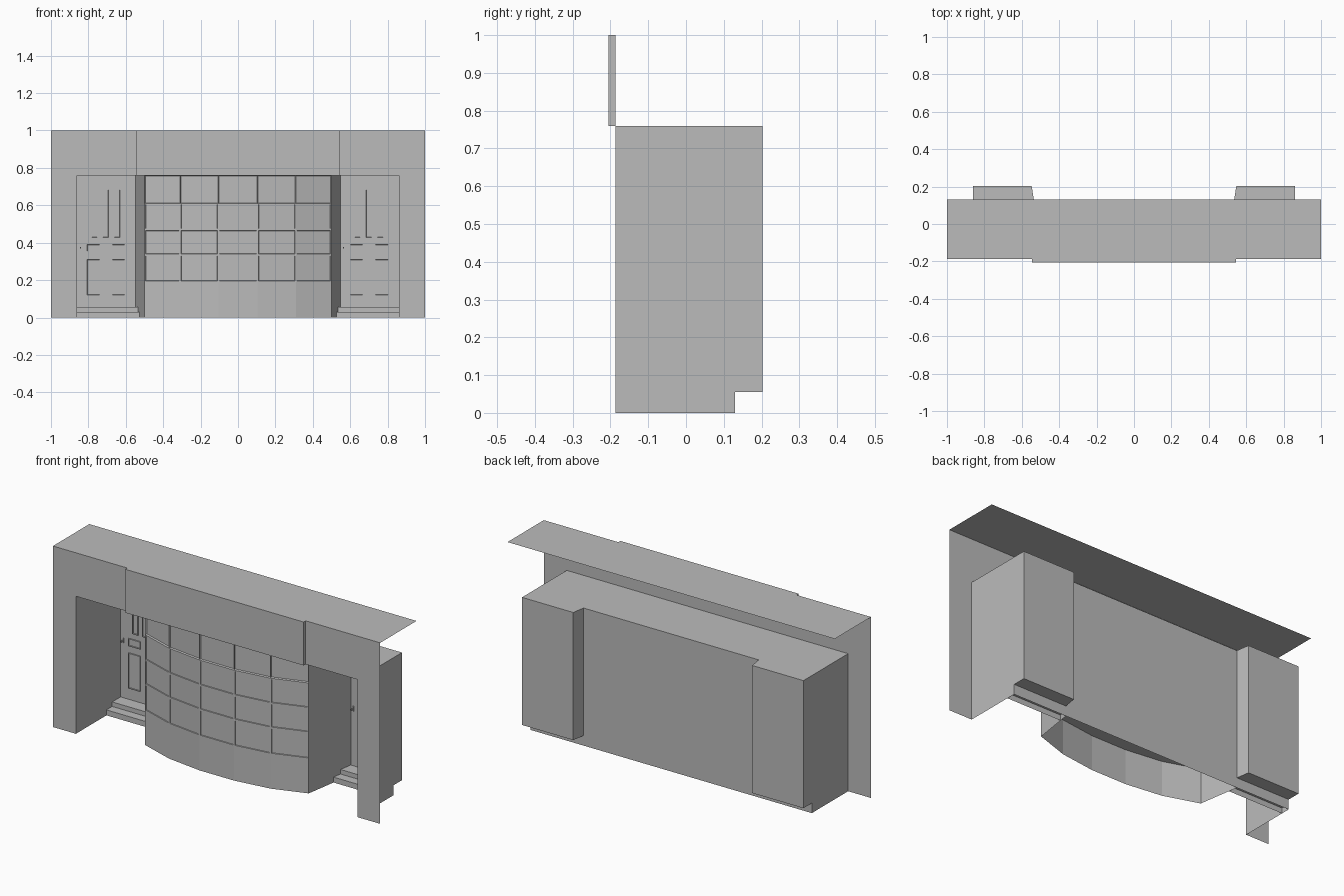
import bpy
import bmesh

cube = bpy.data.objects.get("Cube")
if cube:
    bpy.data.objects.remove(cube, do_unlink=True)

GREY = (0.5, 0.5, 0.5, 1)
mat = bpy.data.materials.new("plain_grey")
mat.use_nodes = True
mat.diffuse_color = GREY
mat.node_tree.nodes["Principled BSDF"].inputs["Base Color"].default_value = GREY

# Main dimensions
FRONT, BACK, DOOR_Y = -0.187, 0.13, 0.203
HEAD, TOP = 0.76, 1.0
OUTER, INNER = 0.86, 0.547
STEP_Y, STEP_Z, SILL = 0.08, 0.03, 0.19
LANDING = 0.055
BAY = [(-0.5, -0.097), (-0.31, -0.16), (-0.105, FRONT),
       (0.105, FRONT), (0.31, -0.16), (0.5, -0.097)]


def finish(name, bm):
    mesh = bpy.data.meshes.new(name)
    bm.to_mesh(mesh)
    bm.free()
    mesh.materials.append(mat)
    obj = bpy.data.objects.new(name, mesh)
    bpy.context.collection.objects.link(obj)
    return obj


def sheets(name, polys):
    bm = bmesh.new()
    for poly in polys:
        bm.faces.new([bm.verts.new(p) for p in poly])
    bmesh.ops.remove_doubles(bm, verts=bm.verts, dist=0.0005)
    return finish(name, bm)


def upright(a, b, z0, z1):
    """Vertical quad above the plan line a-b."""
    return [(*a, z0), (*b, z0), (*b, z1), (*a, z1)]


def level(points, z):
    return [(x, y, z) for x, y in points]


def add_box(bm, lo, hi):
    made = bmesh.ops.create_cube(bm, size=1)["verts"]
    for v in made:
        for i in range(3):
            v.co[i] = (lo[i] + hi[i]) / 2 + v.co[i] * (hi[i] - lo[i])
    return list({f for v in made for f in v.link_faces})


def wall_x(y):
    """Distance from the centre of the slanted lobby wall at depth y."""
    x0, y0 = BAY[-1]
    return x0 + (INNER - x0) * (y - y0) / (DOOR_Y - y0)


# Facade: two piers and the fascia, with a flat roof sheet
sheets("facade", [
    upright((-1, FRONT), (-OUTER, FRONT), 0, HEAD),
    upright((OUTER, FRONT), (1, FRONT), 0, HEAD),
    upright((-1, FRONT), (1, FRONT), HEAD, TOP),
])
sheets("roof", [level([(-1, FRONT), (1, FRONT), (1, BACK), (-1, BACK)], TOP)])

# Sign board on the fascia
bm = bmesh.new()
add_box(bm, (-0.545, -0.205, HEAD), (0.545, FRONT, TOP))
finish("sign_board", bm)

# Ceiling over shop and lobbies, back wall, display floor
back_x = wall_x(BACK)
sheets("ceiling", [level([(-OUTER, FRONT), (OUTER, FRONT), (OUTER, DOOR_Y),
                          (INNER, DOOR_Y), (back_x, BACK), (-back_x, BACK),
                          (-INNER, DOOR_Y), (-OUTER, DOOR_Y)], HEAD)])
sheets("back_wall", [
    upright((back_x, BACK), (-back_x, BACK), LANDING, HEAD),
    upright((OUTER, BACK), (-OUTER, BACK), 0, LANDING),
])
sheets("display_floor", [level(BAY + [(back_x, BACK), (-back_x, BACK)], SILL)])

# Bowed shop window: five facets, a plinth, three rows of panes, top lights
rows = [0, SILL, 0.335, 0.47, 0.61, HEAD]
bm = bmesh.new()
grid = [[bm.verts.new((x, y, z)) for x, y in BAY] for z in rows]
panes, lights = [], []
for r in range(5):
    for c in range(5):
        face = bm.faces.new((grid[r][c], grid[r][c + 1],
                             grid[r + 1][c + 1], grid[r + 1][c]))
        if r == 4:
            lights.append(face)
        elif r > 0:
            panes.append(face)
for group, width, depth in ((lights, 0.016, 0.0), (lights, 0.005, -0.008),
                            (panes, 0.008, 0.0), (panes, 0.002, -0.004)):
    bmesh.ops.inset_individual(bm, faces=group, thickness=width, depth=depth)
finish("bay_window", bm)

# Panels of one door, measured from its left edge: x0, x1, z0, z1
PANELS = [(0.075, 0.11, 0.425, 0.685), (0.135, 0.17, 0.425, 0.685),
          (0.195, 0.232, 0.425, 0.685)]
for x in (0.05, 0.185):
    PANELS += [(x, x + 0.073, 0.352, 0.393), (x, x + 0.073, 0.118, 0.313)]

for side, s in (("right", -1), ("left", 1)):
    # Lobby walls
    sheets(side + "_lobby_walls", [
        upright((s * 0.5, BAY[-1][1]), (s * back_x, BACK), 0, HEAD),
        upright((s * back_x, BACK), (s * INNER, DOOR_Y), LANDING, HEAD),
        upright((s * OUTER, FRONT), (s * OUTER, BACK), 0, HEAD),
        upright((s * OUTER, BACK), (s * OUTER, DOOR_Y), LANDING, HEAD),
    ])
    # Hollow step and landing
    step_x = wall_x(STEP_Y)
    sheets(side + "_steps", [
        upright((s * step_x, STEP_Y), (s * OUTER, STEP_Y), 0, STEP_Z),
        level([(s * step_x, STEP_Y), (s * OUTER, STEP_Y),
               (s * OUTER, BACK), (s * back_x, BACK)], STEP_Z),
        level([(s * back_x, BACK), (s * OUTER, BACK),
               (s * OUTER, DOOR_Y), (s * INNER, DOOR_Y)], LANDING),
    ])
    # Door leaf
    sheets(side + "_door", [upright((s * INNER, DOOR_Y), (s * OUTER, DOOR_Y),
                                    LANDING, HEAD)])
    # Raised mouldings with sunk panels
    left_edge = min(s * INNER, s * OUTER)
    bm = bmesh.new()
    fronts = []
    for x0, x1, z0, z1 in PANELS:
        faces = add_box(bm, (left_edge + x0, DOOR_Y - 0.007, z0),
                        (left_edge + x1, DOOR_Y, z1))
        fronts.append(min(faces, key=lambda f: f.calc_center_median().y))
    bm.normal_update()
    bmesh.ops.inset_individual(bm, faces=fronts, thickness=0.005, depth=0)
    bmesh.ops.inset_individual(bm, faces=fronts, thickness=0.001, depth=-0.005)
    finish(side + "_door_panels", bm)
    # Handle: a plate and a grip
    bm = bmesh.new()
    x = left_edge + 0.017
    add_box(bm, (x - 0.003, DOOR_Y - 0.004, 0.358), (x + 0.003, DOOR_Y, 0.385))
    add_box(bm, (x - 0.003, DOOR_Y - 0.02, 0.368), (x + 0.003, DOOR_Y, 0.376))
    finish(side + "_door_handle", bm)
